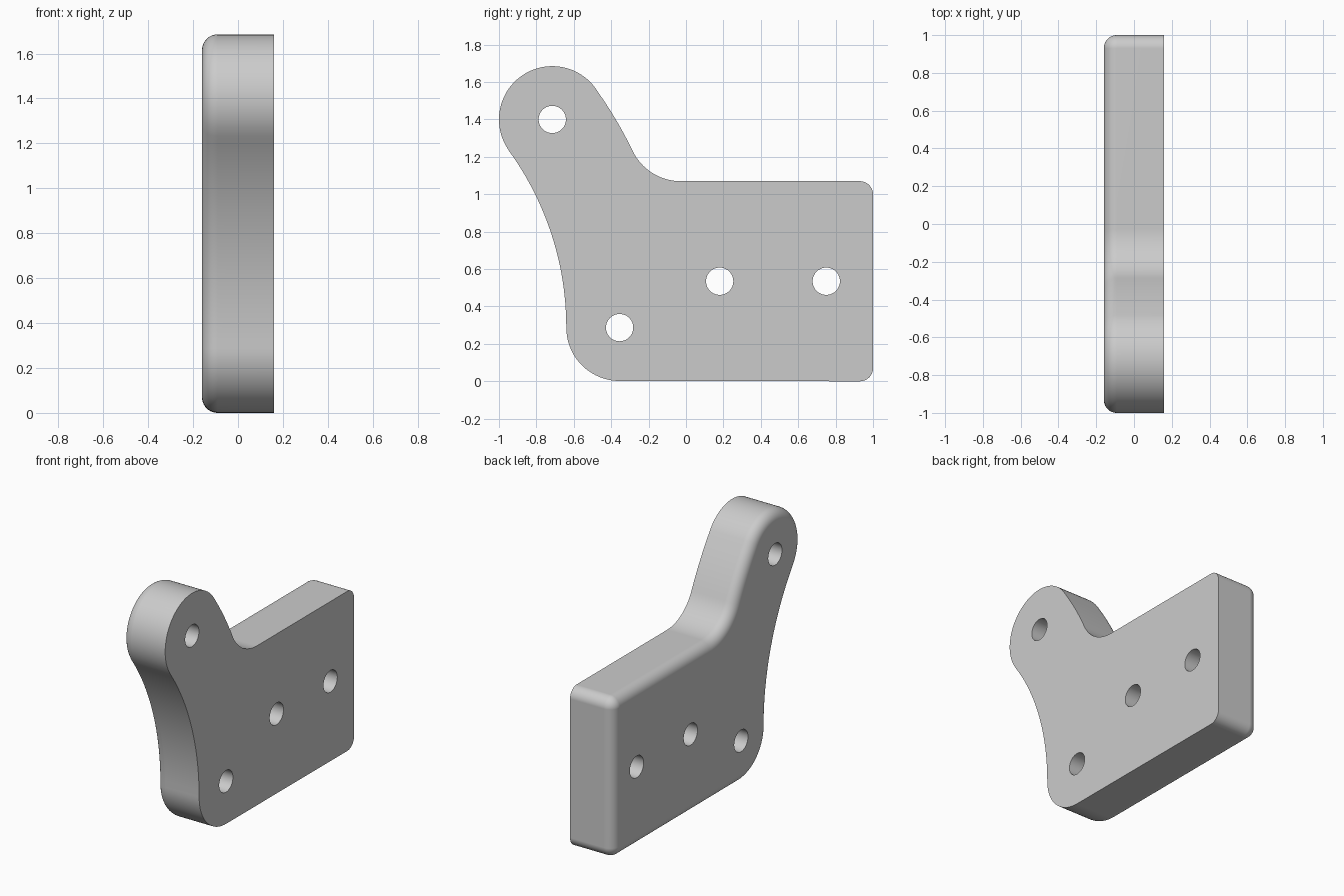
import bpy
import bmesh
from math import sin, cos, pi, atan2, hypot, radians

default = bpy.data.objects.get("Cube")
if default:
    bpy.data.objects.remove(default)

HALF = 0.16        # half thickness
EDGE = 0.069       # edge rounding on the -x side
ROUND = 0.285      # large outline radius
CORNER = 0.07      # small outline radius
HOLE = 0.073

# Outline centres in (y, z)
head = (-0.715, 1.40)
heel = (-0.355, 0.287)
sweep = (-2.25, 0.287)
sweep_r = heel[0] - sweep[0] - ROUND
outer_r = sweep_r + 2 * ROUND
top = 1.07
neck_z = top + ROUND
neck_y = sweep[0] + ((outer_r + ROUND) ** 2 - (neck_z - sweep[1]) ** 2) ** 0.5
lean = atan2(head[1] - sweep[1], head[0] - sweep[0])
dip = atan2(neck_z - sweep[1], neck_y - sweep[0])

# Tangent arcs: centre, radius, sign of inset, start, end, steps, joined to the previous arc
ARCS = [
    (heel, ROUND, -1, 1.5 * pi, pi, 20, False),
    (sweep, sweep_r, 1, 0, lean, 24, True),
    (head, ROUND, -1, pi + lean, lean, 40, True),
    (sweep, outer_r, -1, lean, dip, 12, True),
    ((neck_y, neck_z), ROUND, 1, pi + dip, 1.5 * pi, 16, True),
    ((1 - CORNER, top - CORNER), CORNER, -1, pi / 2, 0, 8, False),
    ((1 - CORNER, CORNER), CORNER, -1, 0, -pi / 2, 8, False),
]


def outline(inset):
    """Plate outline moved inward by a distance."""
    points = []
    for (cy, cz), radius, sign, a, b, steps, joined in ARCS:
        r = radius + sign * inset
        for i in range(1 if joined else 0, steps + 1):
            t = a + (b - a) * i / steps
            points.append((cy + r * cos(t), cz + r * sin(t)))
    return points


def circle(centre, radius, steps=40):
    return [(centre[0] + radius * cos(2 * pi * i / steps),
             centre[1] + radius * sin(2 * pi * i / steps)) for i in range(steps)]


bm = bmesh.new()


def ring(points, x):
    return [bm.verts.new((x, y, z)) for y, z in points]


def bridge(first, second):
    n = len(first)
    for i in range(n):
        j = (i + 1) % n
        bm.faces.new((first[i], first[j], second[j], second[i]))


def ring_edges(verts):
    return [bm.edges.get((v, verts[i - 1])) for i, v in enumerate(verts)]


# Outer wall and rounded edge
rings = [ring(outline(0), HALF)]
STEPS = 10
for i in range(STEPS + 1):
    t = pi / 2 * i / STEPS
    rings.append(ring(outline(EDGE * (1 - cos(t))), -HALF + EDGE * (1 - sin(t))))
for first, second in zip(rings, rings[1:]):
    bridge(first, second)
caps = [ring_edges(rings[0]), ring_edges(rings[-1])]

# Through holes
for centre in (head, heel, (0.18, 0.535), (0.75, 0.535)):
    near, far = (ring(circle(centre, HOLE), x) for x in (HALF, -HALF))
    bridge(near, far)
    caps[0] += ring_edges(near)
    caps[1] += ring_edges(far)

# Flat sides around the holes
for edges, side in zip(caps, (1, -1)):
    bmesh.ops.triangle_fill(bm, edges=edges, use_beauty=True, normal=(side, 0, 0))
bmesh.ops.recalc_face_normals(bm, faces=bm.faces[:])

mesh = bpy.data.meshes.new("bracket_plate")
bm.to_mesh(mesh)
bm.free()
plate = bpy.data.objects.new("bracket_plate", mesh)
bpy.context.collection.objects.link(plate)

# Plain grey finish
grey = bpy.data.materials.new("plain_grey")
grey.use_nodes = True
colour = (0.6, 0.6, 0.6, 1)
grey.diffuse_color = colour
grey.node_tree.nodes["Principled BSDF"].inputs["Base Color"].default_value = colour
mesh.materials.append(grey)

# Smooth rounding, crisp rims
bpy.ops.object.select_all(action="DESELECT")
plate.select_set(True)
bpy.context.view_layer.objects.active = plate
bpy.ops.object.shade_smooth_by_angle(angle=radians(35))
weighted = plate.modifiers.new("flat_sides", "WEIGHTED_NORMAL")
weighted.keep_sharp = True
